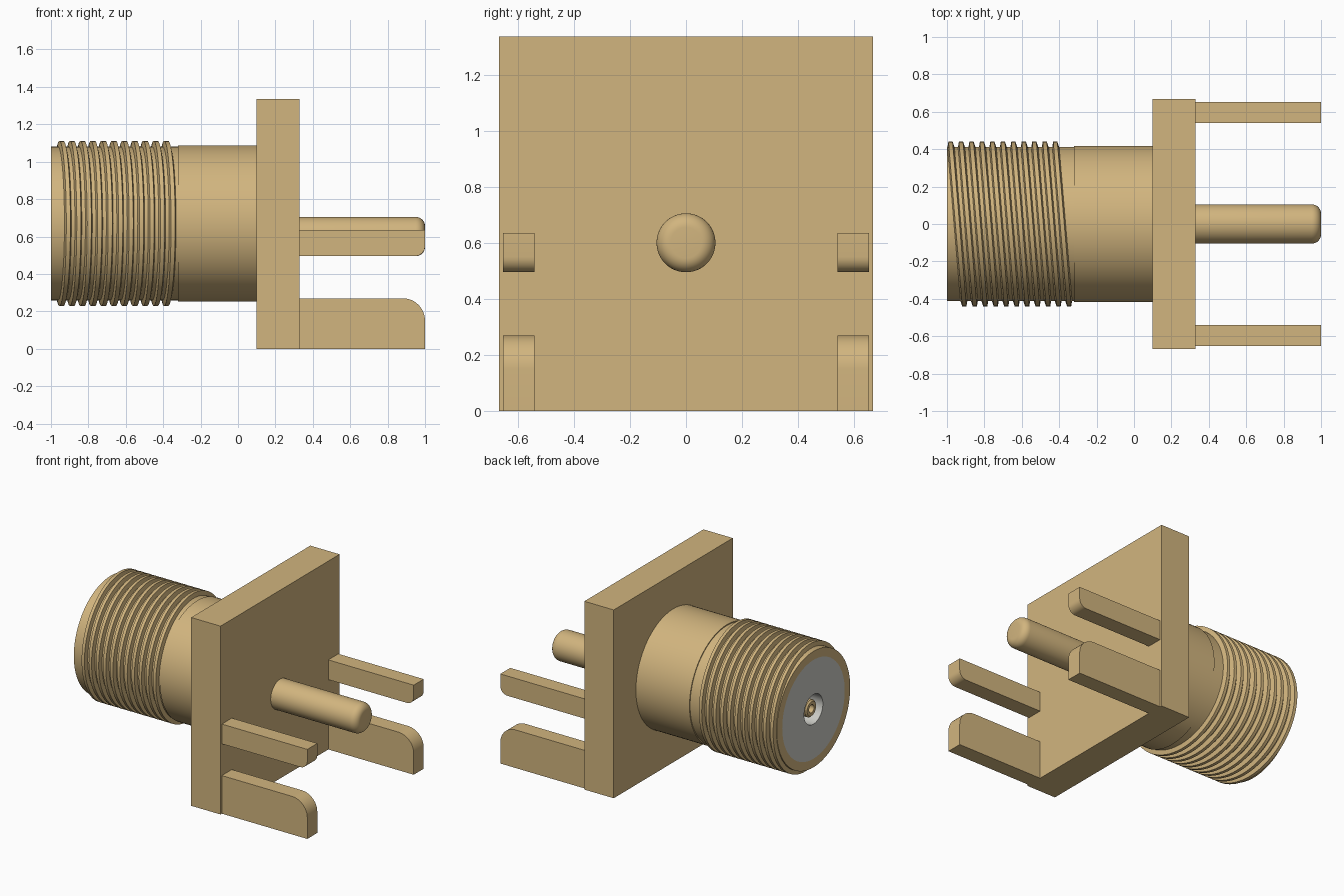
import bpy, bmesh, math

cube = bpy.data.objects.get("Cube")
if cube:
    bpy.data.objects.remove(cube, do_unlink=True)


def material(name, rgb, rough):
    m = bpy.data.materials.new(name)
    m.use_nodes = True
    m.diffuse_color = (*rgb, 1)
    bsdf = m.node_tree.nodes["Principled BSDF"]
    bsdf.inputs["Base Color"].default_value = (*rgb, 1)
    bsdf.inputs["Roughness"].default_value = rough
    return m


GOLD = material("gold", (0.64, 0.46, 0.21), 0.5)
GREY = material("insulator grey", (0.60, 0.60, 0.56), 0.6)
AXIS_Z = 0.67      # height of the barrel axis
PIN_Z = 0.60       # height of the solder pin axis


def finish(name, bm, mat):
    bmesh.ops.remove_doubles(bm, verts=bm.verts, dist=1e-5)
    bmesh.ops.recalc_face_normals(bm, faces=bm.faces)
    me = bpy.data.meshes.new(name)
    bm.to_mesh(me)
    bm.free()
    me.materials.append(mat)
    ob = bpy.data.objects.new(name, me)
    bpy.context.collection.objects.link(ob)
    bpy.ops.object.select_all(action='DESELECT')
    ob.select_set(True)
    bpy.context.view_layer.objects.active = ob
    bpy.ops.object.shade_smooth_by_angle(angle=math.radians(30))
    return ob


def lathe(bm, profile, cz, sides=96, closed=False, tilt=0.0):
    """Revolve (x, radius) points about a line along x; tilt slants the rings."""
    rings = []
    for i in range(sides):
        a = 2 * math.pi * i / sides
        rings.append([bm.verts.new((x - tilt * r * math.cos(a), r * math.cos(a),
                                    cz + r * math.sin(a))) for x, r in profile])
    n = len(profile)
    for i in range(sides):
        p, q = rings[i], rings[(i + 1) % sides]
        for j in range(n if closed else n - 1):
            k = (j + 1) % n
            if profile[j][1] == 0:
                bm.faces.new((p[j], p[k], q[k]))
            elif profile[k][1] == 0:
                bm.faces.new((p[j], p[k], q[j]))
            else:
                bm.faces.new((p[j], p[k], q[k], q[j]))


def turned(name, profile, cz, mat):
    bm = bmesh.new()
    lathe(bm, profile, cz)
    return finish(name, bm, mat)


def arc(cx, cy, r, a0, a1, n=8):
    return [(cx + r * math.cos(math.radians(a0 + (a1 - a0) * i / n)),
             cy + r * math.sin(math.radians(a0 + (a1 - a0) * i / n)))
            for i in range(n + 1)]


def slab(name, outline, y0, y1):
    """Extrude an (x, z) outline between two y positions."""
    bm = bmesh.new()
    f = bm.faces.new([bm.verts.new((x, y0, z)) for x, z in outline])
    ext = bmesh.ops.extrude_face_region(bm, geom=[f])
    bmesh.ops.translate(bm, vec=(0, y1 - y0, 0),
                        verts=[v for v in ext["geom"] if isinstance(v, bmesh.types.BMVert)])
    return finish(name, bm, GOLD)


# Square mounting plate
slab("mounting_plate", [(0.10, 0), (0.33, 0), (0.33, 1.335), (0.10, 1.335)], -0.667, 0.667)

# Barrel with a slightly narrower threaded end
turned("barrel", [(0.15, 0), (0.15, 0.418), (-0.32, 0.418), (-0.32, 0.411), (-1.0, 0.411),
                  (-1.0, 0.35), (-0.80, 0.35), (-0.80, 0)], AXIS_Z, GOLD)

# Thread ridges, slanted across the barrel
bm = bmesh.new()
for i in range(11):
    x = -0.944 + 0.056 * i
    lathe(bm, [(x - 0.020, 0.405), (x - 0.011, 0.441), (x + 0.011, 0.441), (x + 0.020, 0.405)],
          AXIS_Z, closed=True, tilt=0.084)
finish("thread_ridges", bm, GOLD)

# Insulator with a central socket, and the hollow contact inside it
turned("insulator", [(-0.80, 0.35), (-1.0, 0.35), (-1.0, 0.105), (-0.88, 0.105), (-0.88, 0)],
       AXIS_Z, GREY)
turned("centre_contact", [(-0.87, 0.06), (-0.975, 0.06), (-0.985, 0.05), (-0.985, 0.028),
                          (-0.90, 0.028), (-0.90, 0)], AXIS_Z, GOLD)

# Solder pin with a rounded tip
turned("solder_pin", [(0.30, 0), (0.30, 0.105)] + arc(0.95, 0.055, 0.05, 90, 0) + [(1.0, 0)],
       PIN_Z, GOLD)

# Two legs on each side, each with one rounded corner
lower = [(0.32, 0), (1.0, 0)] + arc(0.88, 0.15, 0.12, 0, 90, 12) + [(0.32, 0.27)]
upper = [(0.32, 0.495)] + arc(0.945, 0.55, 0.055, -90, 0) + [(1.0, 0.635), (0.32, 0.635)]
for side, s in (("left", 1), ("right", -1)):
    slab(side + "_lower_leg", lower, s * 0.54, s * 0.652)
    slab(side + "_upper_leg", upper, s * 0.54, s * 0.652)
